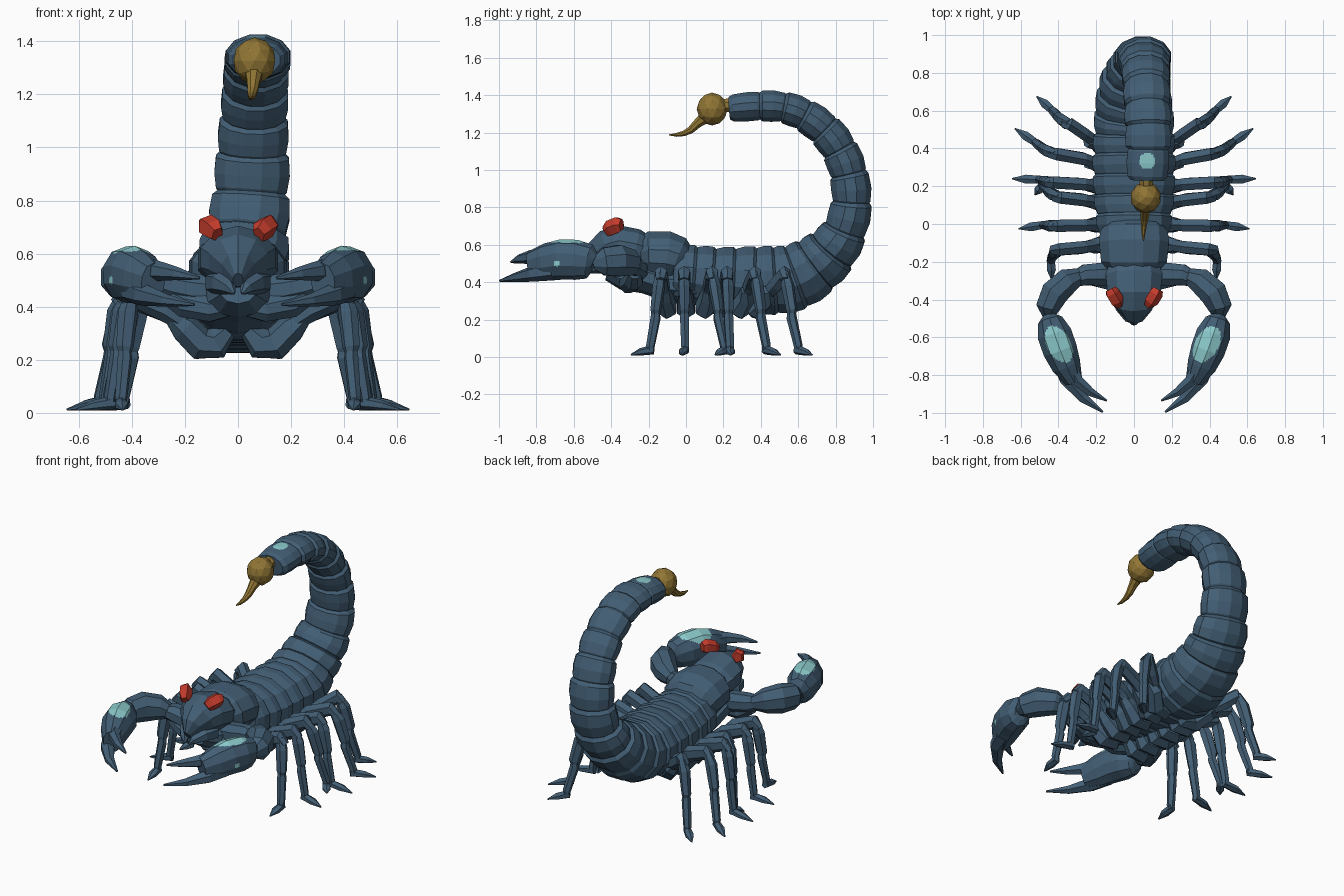
import bpy, bmesh, math
from mathutils import Vector, Matrix


def material(name, rgb):
    m = bpy.data.materials.new(name)
    m.diffuse_color = (*rgb, 1)
    return m


BLUE = material("slate blue shell", (0.055, 0.112, 0.175))
GOLD = material("amber stinger", (0.28, 0.178, 0.035))
RED = material("red eye", (0.55, 0.045, 0.025))
TEAL = material("pale teal patch", (0.26, 0.59, 0.6))


def finish(bm, name, mat):
    bmesh.ops.recalc_face_normals(bm, faces=bm.faces)
    me = bpy.data.meshes.new(name)
    bm.to_mesh(me)
    bm.free()
    me.materials.append(mat)
    ob = bpy.data.objects.new(name, me)
    bpy.context.collection.objects.link(ob)
    return ob


def loft(name, rings, mat=BLUE, sides=8, ref=None, mirror=1, tangents=None):
    """Tube through rings of (x, y, z, half width, half height)."""
    pts = [Vector((r[0] * mirror, r[1], r[2])) for r in rings]
    n = len(pts)
    bm = bmesh.new()
    loops = []
    for i, r in enumerate(rings):
        t = tangents[i] if tangents else pts[min(i + 1, n - 1)] - pts[max(i - 1, 0)]
        t = t.normalized()
        side = Vector(ref) if ref else Vector((0, 0, 1)).cross(t)
        side = (side - t * side.dot(t)).normalized()
        up = t.cross(side)
        a, b = r[3], r[4] if len(r) > 4 else r[3]
        loops.append([bm.verts.new(pts[i]
                      + side * a * math.cos(2 * math.pi * (k + .5) / sides)
                      + up * b * math.sin(2 * math.pi * (k + .5) / sides)) for k in range(sides)])
    for p, q in zip(loops, loops[1:]):
        for k in range(sides):
            j = (k + 1) % sides
            bm.faces.new((p[k], p[j], q[j], q[k]))
    bm.faces.new(loops[0])
    bm.faces.new(loops[-1])
    return finish(bm, name, mat)


def paint_patch(ob, test):
    """Cut faces finely and colour those that pass the test teal."""
    ob.data.materials.append(TEAL)
    bm = bmesh.new()
    bm.from_mesh(ob.data)
    bmesh.ops.subdivide_edges(bm, edges=bm.edges[:], cuts=7, use_grid_fill=True)
    for f in bm.faces:
        if test(f.calc_center_median(), f.normal):
            f.material_index = 1
    bm.to_mesh(ob.data)
    bm.free()


# Abdomen and tail: one barrel-shaped plate between each pair of stations
X = (1, 0, 0)
stations = [
    (0, -.06, .44, .19, .16), (0, .05, .435, .205, .165), (0, .15, .425, .215, .165),
    (0, .26, .42, .22, .17), (0, .37, .415, .22, .18), (0, .48, .41, .215, .187),
    (0, .59, .43, .21, .18), (0, .69, .49, .195, .165), (.015, .78, .57, .18, .145),
    (.035, .85, .68, .157, .12), (.05, .885, .83, .146, .11), (.055, .87, .98, .138, .105),
    (.06, .82, 1.11, .128, .10), (.065, .74, 1.215, .124, .097), (.07, .63, 1.295, .122, .09),
    (.075, .52, 1.335, .124, .085), (.075, .395, 1.342, .12, .083), (.07, .235, 1.33, .105, .072)]
P = [Vector(s[:3]) for s in stations]
T = [(P[min(i + 1, len(P) - 1)] - P[max(i - 1, 0)]).normalized() for i in range(len(P))]
for i in range(len(P) - 1):
    rings, tans = [], []
    h = (P[i + 1] - P[i]).length
    pinch = .09 if i < 7 else .01
    for u, k in ((-.06, .83 + pinch), (.06, .95 + pinch / 4), (.45, 1.035), (.88, 1.025),
                 (1.02, .86 + pinch)):
        uu, v = min(max(u, 0), 1), 1 - min(max(u, 0), 1)
        # Hermite curve keeps the tail bend round
        c = (P[i] * (v * v * (1 + 2 * uu)) + P[i + 1] * (uu * uu * (3 - 2 * uu))
             + T[i] * h * uu * v * v - T[i + 1] * h * uu * uu * v)
        c += T[i] * h * (u - uu)
        a = stations[i][3] * v + stations[i + 1][3] * uu
        b = stations[i][4] * v + stations[i + 1][4] * uu
        rings.append((*c, a * k, b * k))
        tans.append(T[i] * v + T[i + 1] * uu)
    part = "abdomen_plate" if i < 7 else "tail_segment"
    ob = loft(f"{part}_{i + 1}", rings, sides=12, ref=X, tangents=tans)
    if i == len(P) - 2:
        paint_patch(ob, lambda c, n: n.z > .3 and math.hypot(c.x - .07, c.y - .333) < .043)

# Stinger: neck, round bulb and curved barb
loft("stinger_neck", [(.065, .27, 1.34, .03), (.065, .235, 1.348, .04), (.062, .17, 1.34, .035)],
     GOLD, 8, X)
bm = bmesh.new()
bmesh.ops.create_icosphere(bm, subdivisions=2, radius=1, matrix=(
    Matrix.Translation((.062, .14, 1.326)) @ Matrix.Diagonal((.082, .083, .088, 1))))
finish(bm, "stinger_bulb", GOLD)
loft("stinger_barb", [(.06, .10, 1.28, .036), (.058, .06, 1.248, .026), (.055, .025, 1.214, .021),
                      (.052, -.01, 1.196, .016), (.05, -.05, 1.188, .011), (.05, -.09, 1.188, .003)],
     GOLD, 8, X)

# Head, thorax and underside
loft("thorax", [(0, -.24, .53, .14, .11), (0, -.2, .54, .18, .135), (0, -.1, .535, .192, .142),
                (0, -.05, .52, .185, .13), (0, -.02, .5, .16, .1)], sides=12, ref=X)
loft("head", [(0, -.2, .55, .13, .09), (0, -.27, .57, .158, .115), (0, -.36, .585, .148, .12),
              (0, -.42, .57, .115, .11), (0, -.47, .54, .065, .085), (0, -.515, .5, .02, .035)],
     sides=10, ref=X)
loft("lower_thorax", [(0, -.42, .46, .07, .05), (0, -.34, .44, .12, .08), (0, -.22, .43, .16, .09),
                      (0, -.1, .39, .16, .09), (0, .05, .37, .17, .09), (0, .4, .36, .17, .09)],
     sides=10, ref=X)

# Per leg: root y, knee (x, y), ankle (x, y), foot tip (x, y)
legs = [(-.1, (.40, -.135), (.44, -.19), (.435, -.295)),
        (.0, (.41, -.01), (.48, -.005), (.61, -.025)),
        (.1, (.39, .14), (.485, .205), (.525, .155)),
        (.19, (.43, .22), (.50, .235), (.645, .24)),
        (.29, (.41, .37), (.52, .43), (.63, .505)),
        (.37, (.34, .53), (.43, .60), (.515, .675))]

for s, tag in ((1, "right"), (-1, "left")):
    # Eyes: angular wedges slanting outward and up
    loft(f"{tag}_eye", [(.078, -.428, .672, .024, .032), (.092, -.405, .69, .04, .044),
                        (.116, -.365, .706, .04, .044), (.126, -.345, .706, .03, .034)],
         RED, 5, mirror=s)

    # Mouthpart
    loft(f"{tag}_mouthpart", [(.08, -.36, .49, .05), (.06, -.44, .49, .045),
                              (.03, -.5, .47, .025), (.015, -.52, .45, .006)],
         sides=6, mirror=s)

    # Claw arm
    loft(f"{tag}_arm_root", [(.02, -.32, .40, .035), (.1, -.31, .39, .05),
                             (.2, -.28, .41, .055), (.28, -.275, .45, .035)], mirror=s)
    loft(f"{tag}_upper_arm", [(.08, -.27, .46, .055), (.17, -.265, .465, .065),
                              (.26, -.27, .48, .06), (.32, -.295, .49, .04)], mirror=s)
    loft(f"{tag}_forearm", [(.29, -.275, .485, .045), (.35, -.30, .505, .072, .075),
                            (.42, -.365, .515, .08, .09), (.455, -.44, .51, .068, .08),
                            (.452, -.495, .5, .03, .035)], mirror=s)

    # Claw palm with a teal top patch and a small teal dot outside
    palm = loft(f"{tag}_claw_palm",
                [(.447, -.492, .5, .04, .055), (.442, -.515, .51, .07, .092),
                 (.42, -.585, .52, .096, .107), (.392, -.665, .522, .096, .108),
                 (.36, -.745, .508, .082, .1), (.32, -.83, .492, .05, .075)],
                sides=10, mirror=s)
    px = .385 if s > 0 else .398

    def teal(c, n):
        dx, dy = c.x * s - px, c.y + .637
        u, v = dx * .87 - dy * .49, dx * .49 + dy * .87
        top = n.z > .3 and (u / .062) ** 2 + (v / .105) ** 2 < 1
        dot = n.x * s > .3 and math.hypot(c.y + .69, c.z - .5) < .016
        return top or dot
    paint_patch(palm, teal)

    # Claw fingers
    loft(f"{tag}_outer_finger", [(.39, -.71, .465, .06, .055), (.355, -.82, .445, .045, .042),
                                 (.27, -.92, .424, .03, .024), (.165, -.995, .408, .006)],
         sides=6, mirror=s)
    loft(f"{tag}_inner_finger", [(.36, -.72, .54, .05, .05), (.30, -.83, .535, .036, .038),
                                 (.23, -.89, .525, .026, .025), (.145, -.935, .508, .006)],
         sides=6, mirror=s)

    # Walking legs
    for n, (ry, k, a, f) in enumerate(legs, 1):
        d = Vector((a[0] - .1, a[1] - ry, 0)).normalized()
        ref = (-d.y * s, d.x, 0)
        e = Vector((f[0] - a[0], f[1] - a[1], 0)).normalized()
        w = f"{tag}_leg_{n}"
        hx, hy = .24, ry + (k[1] - ry) * .4
        loft(w + "_hip", [(.04, ry, .31, .035), (.08, ry, .262, .052, .06),
                          (.14, ry, .26, .055, .062), (.2, hy, .32, .045, .055),
                          (.25, hy, .36, .03)], sides=6, ref=ref, mirror=s)
        loft(w + "_thigh", [(.2, hy, .335, .032), (hx + .03, (hy + k[1]) / 2, .39, .037, .048),
                            (k[0], k[1], .445, .037, .043),
                            (k[0] + .03, k[1], .41, .026)], sides=6, ref=ref, mirror=s)
        mx, my = k[0] * .35 + a[0] * .65, k[1] * .5 + a[1] * .5
        loft(w + "_shin", [(k[0], k[1], .45, .024),
                           (k[0] * .65 + a[0] * .35, k[1] * .8 + a[1] * .2, .38, .034, .039),
                           (mx, my, .25, .028, .034), (mx, my, .225, .022)],
             sides=6, ref=ref, mirror=s)
        loft(w + "_lower_shin", [(mx, my, .26, .02), (mx, my, .21, .028),
                                 (a[0], a[1], .06, .024), (a[0], a[1], .022, .02)],
             sides=6, ref=ref, mirror=s)
        loft(w + "_foot", [(a[0] - .015 * e.x, a[1] - .015 * e.y, .04, .022, .026),
                           ((a[0] + f[0]) / 2, (a[1] + f[1]) / 2, .028, .027, .02),
                           (f[0], f[1], .012, .004)], sides=6, mirror=s)
